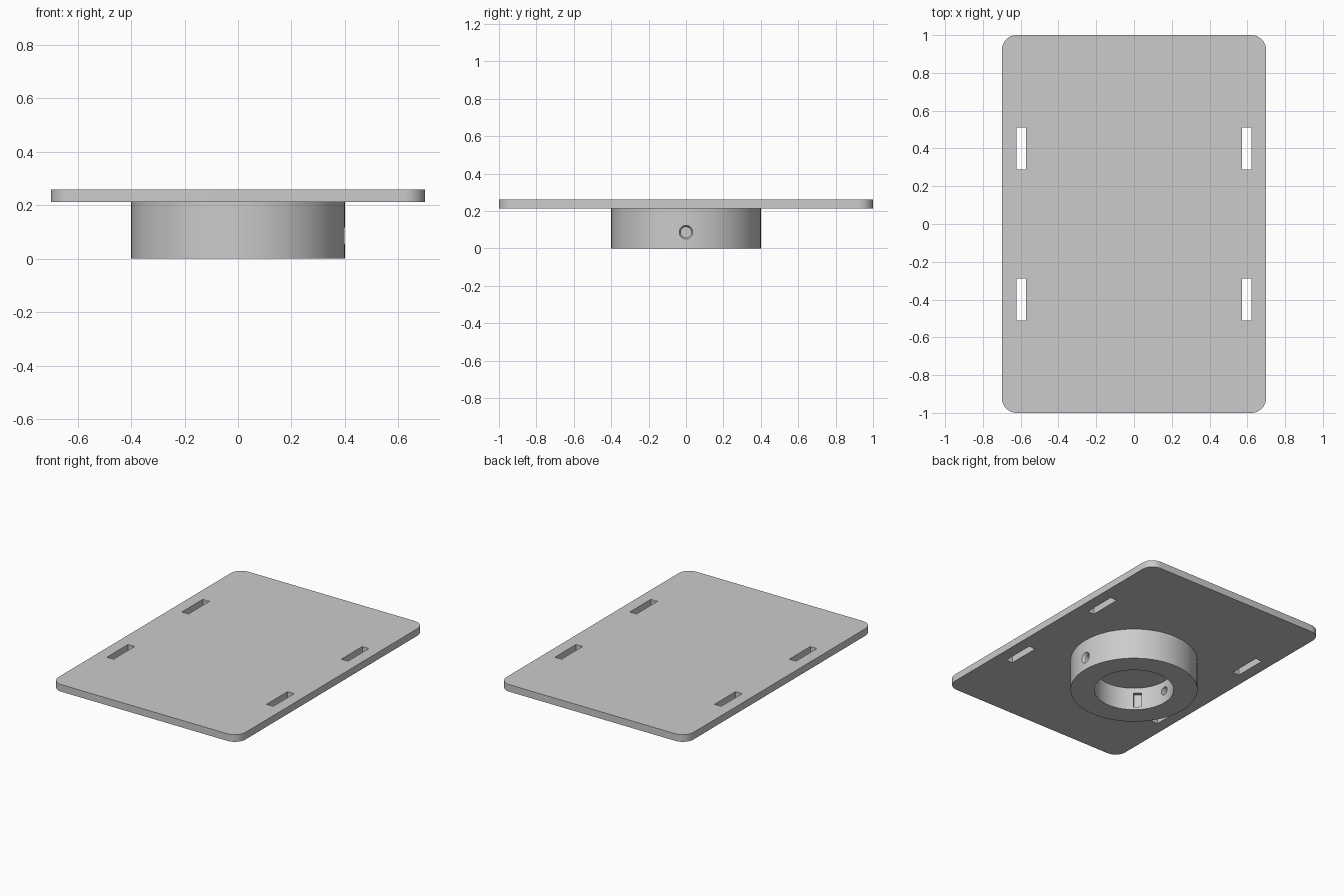
import bpy, bmesh, math
from mathutils import Matrix, Vector

if "Cube" in bpy.data.objects:
    bpy.data.objects.remove(bpy.data.objects["Cube"])

grey = bpy.data.materials.new("light_grey")
grey.diffuse_color = (0.6, 0.6, 0.6, 1)
grey.use_nodes = True
grey.node_tree.nodes["Principled BSDF"].inputs["Base Color"].default_value = grey.diffuse_color


def make(name, bm):
    bmesh.ops.recalc_face_normals(bm, faces=bm.faces)
    me = bpy.data.meshes.new(name)
    bm.to_mesh(me)
    bm.free()
    me.materials.append(grey)
    ob = bpy.data.objects.new(name, me)
    bpy.context.collection.objects.link(ob)
    return ob


def cone(name, r1, r2, start, end, segs=96):
    """Cylinder or cone between two points."""
    a, b = Vector(start), Vector(end)
    rot = (b - a).to_track_quat('Z', 'Y').to_matrix().to_4x4()
    bm = bmesh.new()
    bmesh.ops.create_cone(bm, cap_ends=True, segments=segs, radius1=r1, radius2=r2,
                          depth=(b - a).length,
                          matrix=Matrix.Translation((a + b) / 2) @ rot)
    return make(name, bm)


def box(name, centre, size, angle=0):
    bm = bmesh.new()
    bmesh.ops.create_cube(bm, size=1, matrix=Matrix.Translation(centre)
                          @ Matrix.Rotation(angle, 4, 'Z')
                          @ Matrix.Diagonal((*size, 1)))
    return make(name, bm)


def cut(ob, cutters):
    """Subtract each cutter, then remove it."""
    bpy.ops.object.select_all(action='DESELECT')
    bpy.context.view_layer.objects.active = ob
    ob.select_set(True)
    for c in cutters:
        c.hide_render = True
        m = ob.modifiers.new("cut", 'BOOLEAN')
        m.operation, m.solver, m.object = 'DIFFERENCE', 'EXACT', c
        bpy.ops.object.modifier_apply(modifier=m.name)
        bpy.data.objects.remove(c)
    bpy.ops.object.shade_smooth_by_angle(angle=math.radians(30))


# Rounded rectangular plate
Z0, Z1, R = 0.212, 0.26, 0.08
bm = bmesh.new()
outline = []
for i, (sx, sy) in enumerate([(1, 1), (-1, 1), (-1, -1), (1, -1)]):
    for k in range(13):
        t = math.radians(90 * i + 7.5 * k)
        outline.append(bm.verts.new((sx * (0.7 - R) + R * math.cos(t),
                                     sy * (1 - R) + R * math.sin(t), Z0)))
face = bm.faces.new(outline)
top = bmesh.ops.extrude_face_region(bm, geom=[face])["geom"]
bmesh.ops.translate(bm, vec=(0, 0, Z1 - Z0),
                    verts=[v for v in top if isinstance(v, bmesh.types.BMVert)])
plate = make("plate", bm)

# Four strap slots
cut(plate, [box("slot_cutter", (sx * 0.597, sy * 0.4, 0.236), (0.05, 0.224, 0.2))
            for sx in (-1, 1) for sy in (-1, 1)])

# Round socket under the plate
socket = cone("socket", 0.4, 0.4, (0, 0, 0), (0, 0, Z0), 128)
HZ = 0.086
a = math.radians(225)
cut(socket, [
    # bore
    cone("bore_cutter", 0.25, 0.25, (0, 0, -0.1), (0, 0, 0.156)),
    # screw hole from the right, ending blind in the far wall
    cone("screw_cutter", 0.028, 0.028, (0.5, 0, HZ), (-0.285, 0, HZ), 32),
    # countersink at the mouth of the hole
    cone("countersink_cutter", 0.028, 0.040, (0.385, 0, HZ), (0.405, 0, HZ), 32),
    # small locking notch inside the bore
    box("notch_cutter", (0.25 * math.cos(a), 0.25 * math.sin(a), 0.07),
        (0.05, 0.05, 0.1), a),
])
